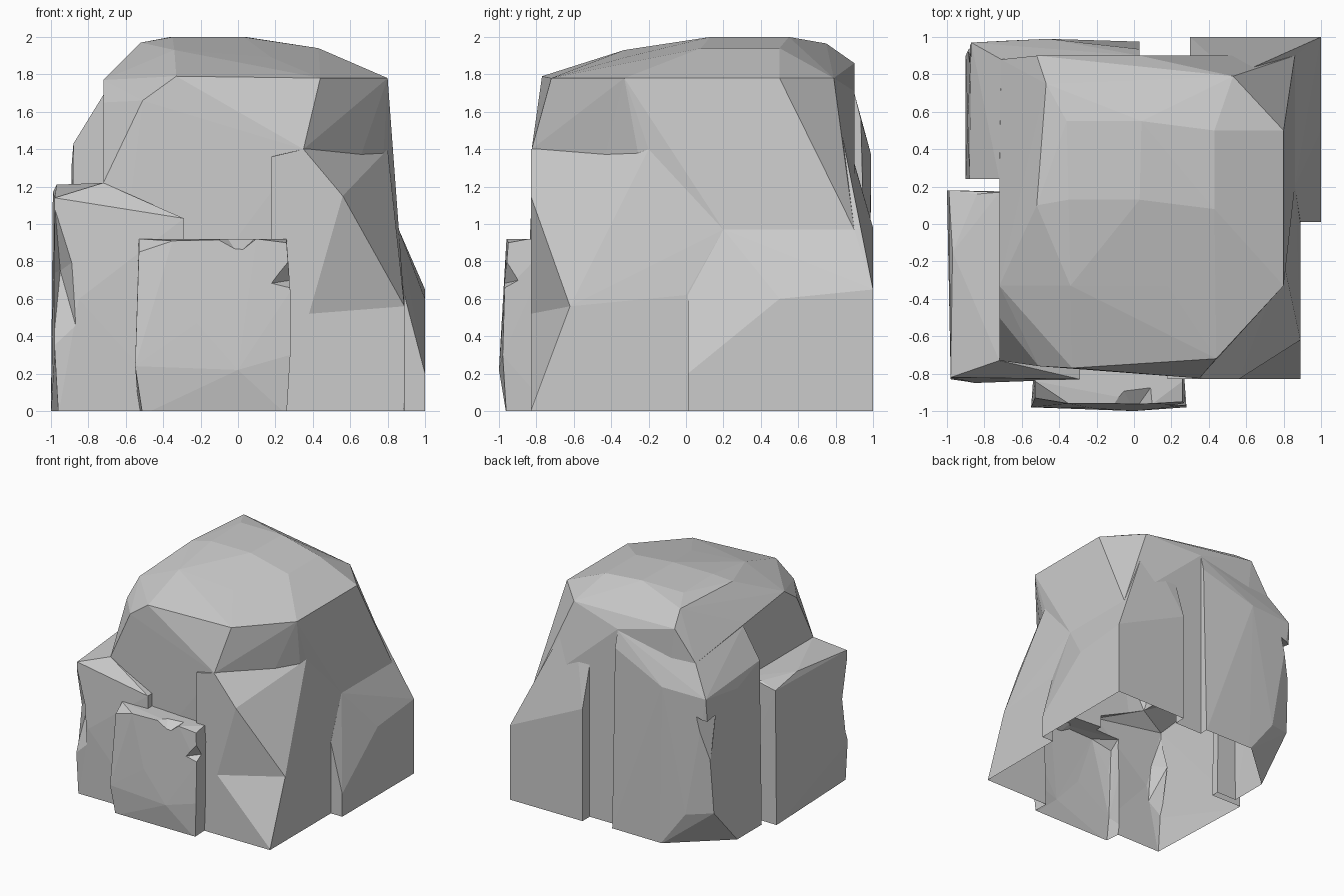
import bpy, bmesh


def chunk(name, pts, base=()):
    """Convex faceted stone from corner points; base corners stand on the ground."""
    bm = bmesh.new()
    for p in pts:
        bm.verts.new(p)
    for x, y in base:
        bm.verts.new((x, y, 0))
        bm.verts.new((x, y, -0.02))
    r = bmesh.ops.convex_hull(bm, input=bm.verts[:])
    junk = {v for v in r["geom_interior"] + r["geom_unused"] if isinstance(v, bmesh.types.BMVert)}
    bmesh.ops.delete(bm, geom=list(junk), context='VERTS')
    bmesh.ops.recalc_face_normals(bm, faces=bm.faces[:])
    me = bpy.data.meshes.new(name)
    bm.to_mesh(me)
    bm.free()
    ob = bpy.data.objects.new(name, me)
    bpy.context.collection.objects.link(ob)
    return ob


def combine(target, other, op):
    m = target.modifiers.new(op, 'BOOLEAN')
    m.operation, m.solver, m.object = op, 'EXACT', other
    bpy.context.view_layer.update()
    dg = bpy.context.evaluated_depsgraph_get()
    me = bpy.data.meshes.new_from_object(target.evaluated_get(dg))
    target.modifiers.clear()
    target.data = me
    bpy.data.objects.remove(other)


# domed central mass
boulder = chunk("boulder", [
    (-.72, -.73, 1.22), (-.51, -.76, 1.66), (-.33, -.77, 1.79), (.44, -.72, 1.78),
    (.18, -.79, 1.42), (.35, -.825, 1.4), (.8, -.2, 1.4), (.8, -.33, 1.78), (.8, .5, 1.78),
    (-.72, -.5, 1.65), (-.72, -.33, 1.77), (-.52, .1, 1.97), (-.35, .13, 2), (.03, .13, 2),
    (-.34, -.33, 1.93), (.18, -.33, 1.89), (.43, .08, 1.94), (.43, .5, 1.94),
    (-.36, .55, 2), (.04, .55, 2), (-.47, .75, 1.965), (-.52, .9, 1.86), (.03, .9, 1.71),
    (.53, .79, 1.78), (-.71, .88, 1.6), (-.72, .2, 1.7), (.86, .9, .97), (.86, .2, .97)],
    [(-.72, -.73), (.18, -.77), (.7, 0), (.84, .88), (.3, .9), (-.3, .9), (-.7, .5)])

# front right buttress
right_buttress = chunk("right_buttress", [
    (.18, -.83, 1.36), (.35, -.83, 1.4), (.56, -.83, 1.15), (.8, -.2, 1.4),
    (.89, -.62, .56), (.89, 0, .62), (.86, .2, .97), (.18, -.4, 1.38)],
    [(.18, -.83), (.89, -.83), (.89, .1), (.18, .1)])
combine(right_buttress, chunk("chip", [
    (.38, -.83, .52), (.56, -.83, 1.15), (.89, -.62, .56), (.89, -.83, .01),
    (.95, -.9, .5), (.5, -.9, .55)]), 'DIFFERENCE')

# back right block
back_right_block = chunk("back_right_block", [
    (1, .01, .2), (.89, .01, .62), (1, .5, .6), (1, 1, .65), (.86, .2, .97),
    (.86, .9, .97), (.3, 1, .98), (.53, .79, 1.7), (.3, .85, 1.5)],
    [(1, .01), (1, 1), (.3, 1), (.3, .01)])

# back left block, undercut at its outer corner
back_left_block = chunk("back_left_block", [
    (-.68, .98, .31), (-.9, .9, .35), (.03, .935, 1.56), (.03, .9, 1.7), (-.46, .99, 1.37),
    (-.87, .97, 1.36), (-.89, .56, 1.31), (-.88, .24, 1.43), (-.72, .24, 1.69),
    (-.71, .88, 1.6), (.03, .5, 1.6)],
    [(-.43, .98), (-.9, .56), (-.9, .24), (-.5, .24), (.03, .5), (.03, .975)])
combine(back_left_block, chunk("chip", [
    (-.78, .985, 1.19), (-.86, .82, 1.2), (-.86, .86, .98), (-.9, .96, .75),
    (-1, 1.05, 1.1)]), 'DIFFERENCE')

# front left shoulder with a chipped edge
left_shoulder = chunk("left_shoulder", [
    (-.98, -.82, 1.14), (-.97, -.58, 1.08), (-.97, -.15, 1.21), (-.99, .18, 1.17),
    (-.84, .16, 1.21), (-.72, .17, 1.22), (-.72, -.73, 1.22), (-.29, -.83, 1.03),
    (-.29, -.7, 1.03), (-.85, -.85, .6), (-.98, -.83, .33)],
    [(-.96, -.83), (-1, .18), (-.5, .17), (-.29, -.7), (-.29, -.83)])
combine(left_shoulder, chunk("chip", [
    (-.98, -.83, 1.1), (-.88, -.86, .8), (-.86, -.86, .43), (-.99, -.83, .34),
    (-.95, -.7, .75), (-1.1, -.95, .7)]), 'DIFFERENCE')

# low front slab with two chips
front_slab = chunk("front_slab", [
    (-.55, -.98, .24), (-.52, -.95, .66), (-.53, -.93, .85), (-.53, -.84, .92), (.26, -.84, .92),
    (-.35, -.96, .91), (.1, -.96, .92), (.26, -.95, .9), (.28, -.97, .64), (.28, -.98, .3),
    (0, -1, .22), (-.22, -.985, .47), (-.53, -.7, .92), (.26, -.7, .92)],
    [(-.51, -.96), (.26, -.96), (.25, -.7), (-.53, -.7)])
combine(front_slab, chunk("chip", [
    (-.14, -.97, .93), (.11, -.97, .93), (.0, -1, .84), (.1, -.86, .93),
    (-.06, -.88, .93), (0, -1.05, .95)]), 'DIFFERENCE')
combine(front_slab, chunk("chip", [
    (.16, -.985, .68), (.27, -.98, .84), (.29, -.98, .65), (.285, -.89, .7),
    (.35, -1.05, .72)]), 'DIFFERENCE')

# fuse into one stone shell, open underneath
for part in (right_buttress, back_right_block, back_left_block, left_shoulder, front_slab):
    combine(boulder, part, 'UNION')
bm = bmesh.new()
bm.from_mesh(boulder.data)
bmesh.ops.bisect_plane(bm, geom=bm.verts[:] + bm.edges[:] + bm.faces[:],
                       plane_co=(0, 0, 0), plane_no=(0, 0, 1), clear_inner=True)
flat = [f for f in bm.faces if all(abs(v.co.z) < 1e-4 for v in f.verts)]
bmesh.ops.delete(bm, geom=flat, context='FACES')
for f in bm.faces:
    f.smooth = False
bm.to_mesh(boulder.data)
bm.free()
